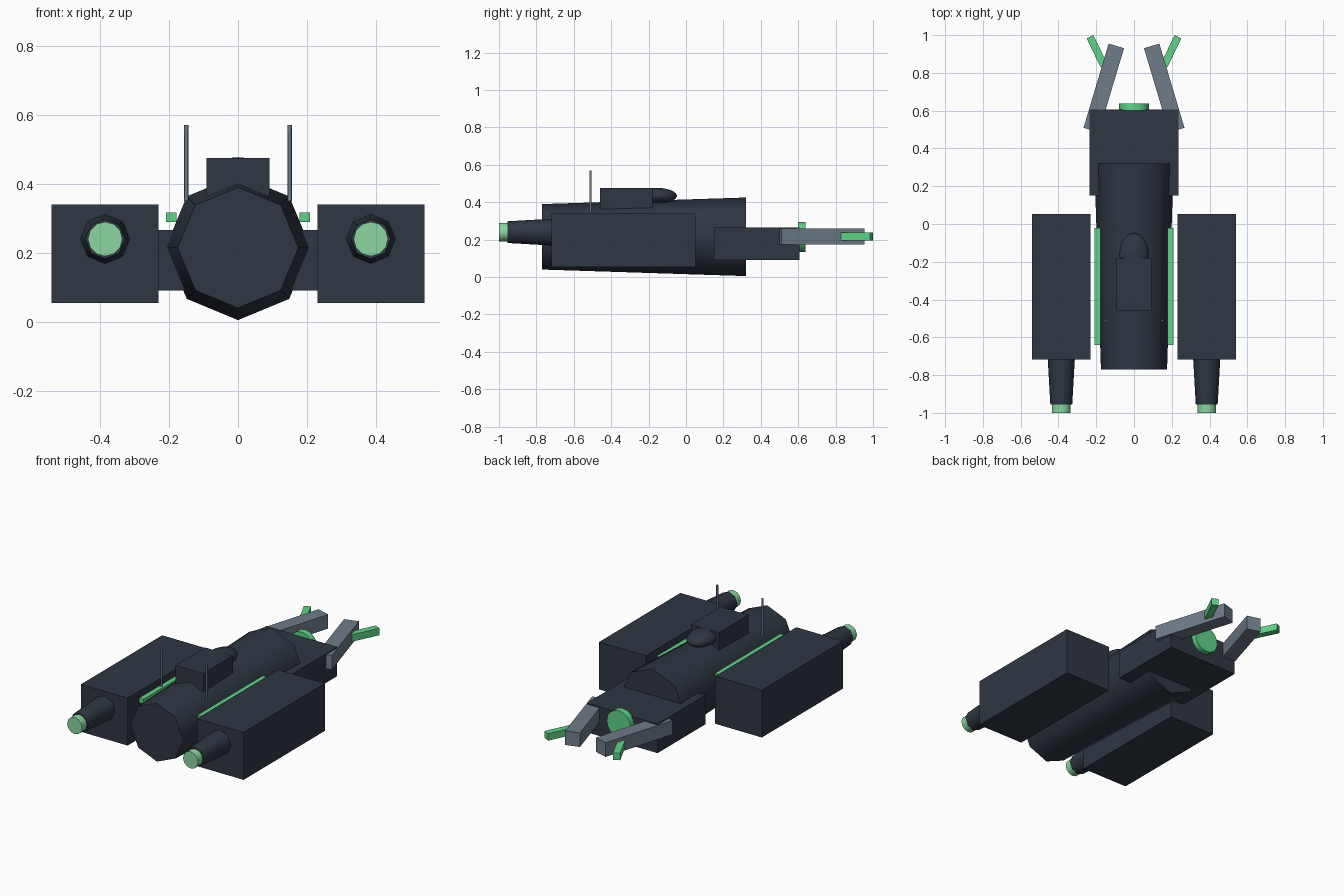
import bpy, bmesh, math
from mathutils import Matrix, Vector

if "Cube" in bpy.data.objects:
    bpy.data.objects.remove(bpy.data.objects["Cube"])


def srgb(h):
    vals = [int(h[i:i + 2], 16) / 255 for i in (0, 2, 4)]
    return [v / 12.92 if v <= 0.04045 else ((v + 0.055) / 1.055) ** 2.4 for v in vals] + [1]


def material(name, h):
    m = bpy.data.materials.new(name)
    m.diffuse_color = srgb(h)
    m.use_nodes = True
    m.node_tree.nodes["Principled BSDF"].inputs["Base Color"].default_value = m.diffuse_color
    return m


HULL = material("dark slate", "2f3743")
STEEL = material("steel grey", "6f7c8a")
GLOW = material("signal green", "5fd387")
PALE = material("pale engine green", "8bd7a0")


def finish(name, bm, mat, smooth=False):
    mesh = bpy.data.meshes.new(name)
    bm.to_mesh(mesh)
    bm.free()
    mesh.materials.append(mat)
    ob = bpy.data.objects.new(name, mesh)
    bpy.context.collection.objects.link(ob)
    if smooth:
        bpy.ops.object.select_all(action='DESELECT')
        ob.select_set(True)
        bpy.context.view_layer.objects.active = ob
        bpy.ops.object.shade_smooth_by_angle(angle=math.radians(60))
    return ob


def box(name, center, size, mat, turn=0):
    bm = bmesh.new()
    mtx = (Matrix.Translation(center) @ Matrix.Rotation(turn, 4, 'Z')
           @ Matrix.Diagonal((*size, 1)))
    bmesh.ops.create_cube(bm, size=1, matrix=mtx)
    return finish(name, bm, mat)


def tube(name, a, b, r1, r2, sides, mat):
    """Capped cone from point a to point b."""
    a, b = Vector(a), Vector(b)
    d = b - a
    rot = Matrix.Rotation(-math.pi / 2, 4, 'X') if abs(d.y) > 0 else Matrix()
    bm = bmesh.new()
    bmesh.ops.create_cone(bm, cap_ends=True, segments=sides, radius1=r1, radius2=r2,
                          depth=d.length, matrix=Matrix.Translation((a + b) / 2) @ rot)
    return finish(name, bm, mat, True)


# Central body
tube("fuselage", (0, -0.77, 0.215), (0, 0.32, 0.215), 0.175, 0.21, 8, HULL)
box("tail_block", (0, 0.378, 0.178), (0.47, 0.455, 0.175), HULL)
tube("sensor_disc", (0, 0.60, 0.215), (0, 0.638, 0.215), 0.08, 0.08, 16, GLOW)

# Cabin on top with rounded end
box("cabin", (0, -0.32, 0.42), (0.184, 0.28, 0.11), HULL)
bm = bmesh.new()
bmesh.ops.create_uvsphere(bm, u_segments=16, v_segments=10, radius=1,
                          matrix=Matrix.Translation((0, -0.16, 0.434))
                          @ Matrix.Diagonal((0.078, 0.112, 0.043, 1)))
finish("cabin_dome", bm, HULL, True)

# Mirrored parts
for s, side in ((-1, "left"), (1, "right")):
    box(f"{side}_pod", (s * 0.385, -0.333, 0.197), (0.31, 0.77, 0.285), HULL)
    x = s * 0.385
    tube(f"{side}_thruster", (x, -0.955, 0.24), (x, -0.71, 0.24), 0.058, 0.072, 8, HULL)
    tube(f"{side}_thruster_glow", (x, -1.0, 0.24), (x, -0.95, 0.24), 0.05, 0.05, 12, PALE)
    box(f"{side}_light_strip", (s * 0.193, -0.33, 0.303), (0.03, 0.62, 0.028), GLOW)
    tube(f"{side}_antenna", (s * 0.15, -0.51, 0.35), (s * 0.15, -0.51, 0.57),
         0.006, 0.006, 8, STEEL)
    box(f"{side}_claw_arm", (s * 0.16, 0.72, 0.217), (0.085, 0.465, 0.085), STEEL, s * 0.29)
    box(f"{side}_claw_light", (s * 0.196, 0.915, 0.217), (0.04, 0.17, 0.042), GLOW, -s * 0.45)
